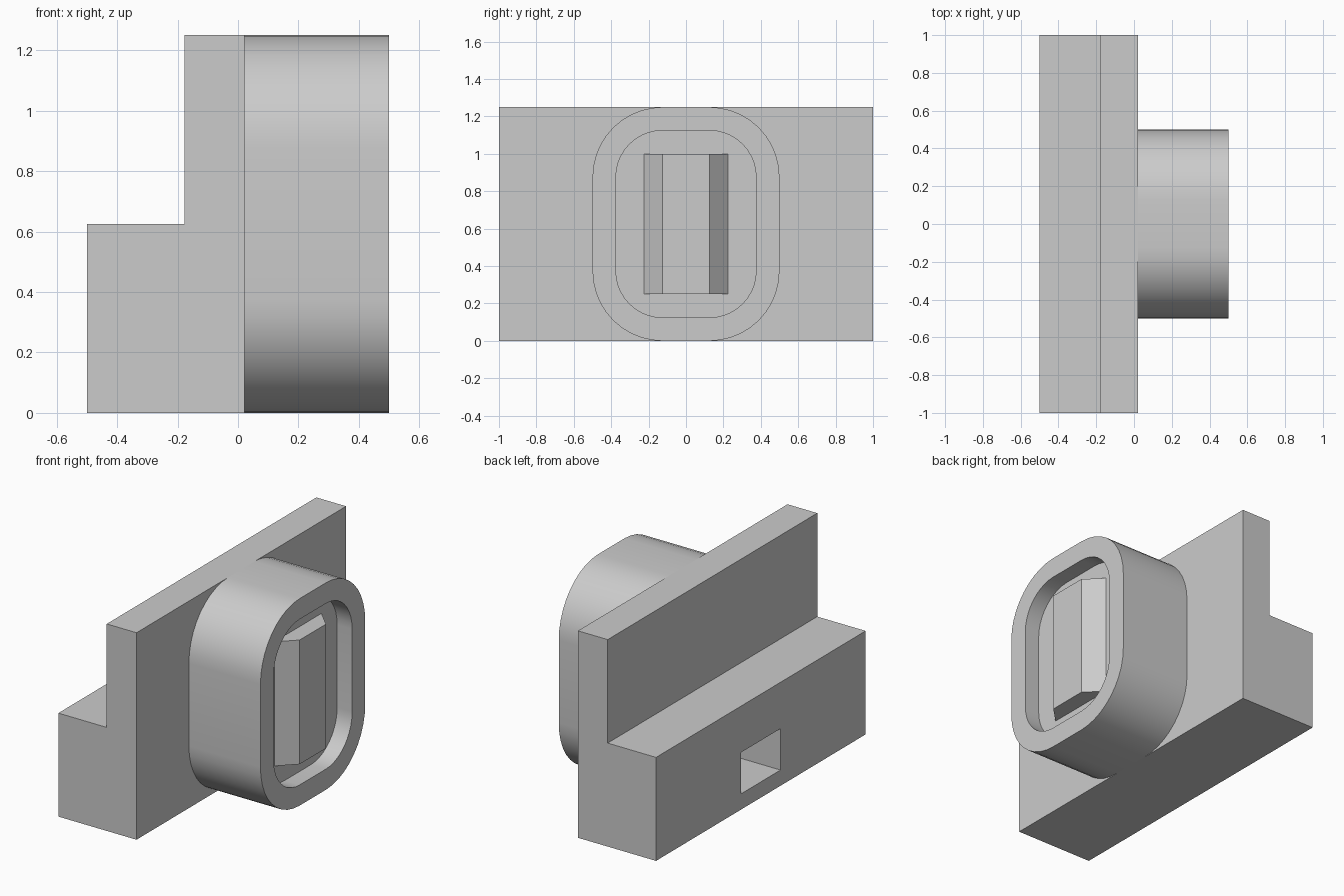
import bpy, bmesh, math
from mathutils import Vector

cube = bpy.data.objects.get("Cube")
if cube:
    bpy.data.objects.remove(cube, do_unlink=True)

grey = bpy.data.materials.new("plain grey")
grey.use_nodes = True
grey.diffuse_color = (0.6, 0.6, 0.6, 1)
grey.node_tree.nodes["Principled BSDF"].inputs["Base Color"].default_value = (0.6, 0.6, 0.6, 1)

HEIGHT = 1.25
WALL_FRONT = 0.022     # x of the wall face that carries the boss
BOSS_FRONT = 0.5
POCKET_FLOOR = 0.4


def finish(bm, name):
    bmesh.ops.recalc_face_normals(bm, faces=bm.faces)
    mesh = bpy.data.meshes.new(name)
    bm.to_mesh(mesh)
    bm.free()
    mesh.materials.append(grey)
    obj = bpy.data.objects.new(name, mesh)
    bpy.context.collection.objects.link(obj)
    return obj


def prism(name, profile, offset):
    """Extrude a closed 3D profile along the offset vector."""
    bm = bmesh.new()
    face = bm.faces.new([bm.verts.new(p) for p in profile])
    new = bmesh.ops.extrude_face_region(bm, geom=[face], use_keep_orig=True)["geom"]
    bmesh.ops.translate(bm, vec=Vector(offset),
                        verts=[g for g in new if isinstance(g, bmesh.types.BMVert)])
    return finish(bm, name)


def activate(obj):
    bpy.ops.object.select_all(action='DESELECT')
    obj.select_set(True)
    bpy.context.view_layer.objects.active = obj


def rounded_loop(bm, x, radius, steps=10):
    """Rounded rectangle in the yz plane; all loops share corner centres."""
    corners = [(0.125, 0.875), (-0.125, 0.875), (-0.125, 0.375), (0.125, 0.375)]
    verts = []
    for i, (cy, cz) in enumerate(corners):
        for k in range(steps + 1):
            a = math.pi / 2 * (i + k / steps)
            verts.append(bm.verts.new((x, cy + radius * math.cos(a), cz + radius * math.sin(a))))
    return verts


# Stepped wall
outline = [(-0.5, 0), (WALL_FRONT, 0), (WALL_FRONT, HEIGHT), (-0.177, HEIGHT),
           (-0.177, 0.625), (-0.5, 0.625)]
wall = prism("stepped_wall", [(x, -1, z) for x, z in outline], (0, 2, 0))

# Rectangular socket in the back of the step
slot = [(-0.6, y, z) for y, z in ((-0.1875, 0.095), (0.1875, 0.095), (0.1875, 0.345), (-0.1875, 0.345))]
cutter = prism("socket_cutter", slot, (0.6, 0, 0))
cutter.hide_render = True
cut = wall.modifiers.new("socket", 'BOOLEAN')
cut.operation = 'DIFFERENCE'
cut.solver = 'EXACT'
cut.object = cutter
activate(wall)
bpy.ops.object.modifier_apply(modifier=cut.name)
bpy.data.objects.remove(cutter, do_unlink=True)

# Rounded boss with a shallow pocket
bm = bmesh.new()
loops = [rounded_loop(bm, x, r) for x, r in (
    (WALL_FRONT, 0.375), (BOSS_FRONT, 0.375), (BOSS_FRONT, 0.25), (POCKET_FLOOR, 0.25))]
for a, b in zip(loops, loops[1:]):
    for i in range(len(a)):
        j = (i + 1) % len(a)
        bm.faces.new((a[i], a[j], b[j], b[i]))
bm.faces.new(loops[-1])
bm.faces.new(loops[0][::-1])
boss = finish(bm, "rounded_boss")
activate(boss)
bpy.ops.object.shade_smooth_by_angle(angle=math.radians(30))

# Bevelled ridge standing in the pocket
ridge = [(POCKET_FLOOR, -0.225), (BOSS_FRONT, -0.125), (BOSS_FRONT, 0.125), (POCKET_FLOOR, 0.225)]
prism("pocket_ridge", [(x, y, 0.25) for x, y in ridge], (0, 0, 0.75))
